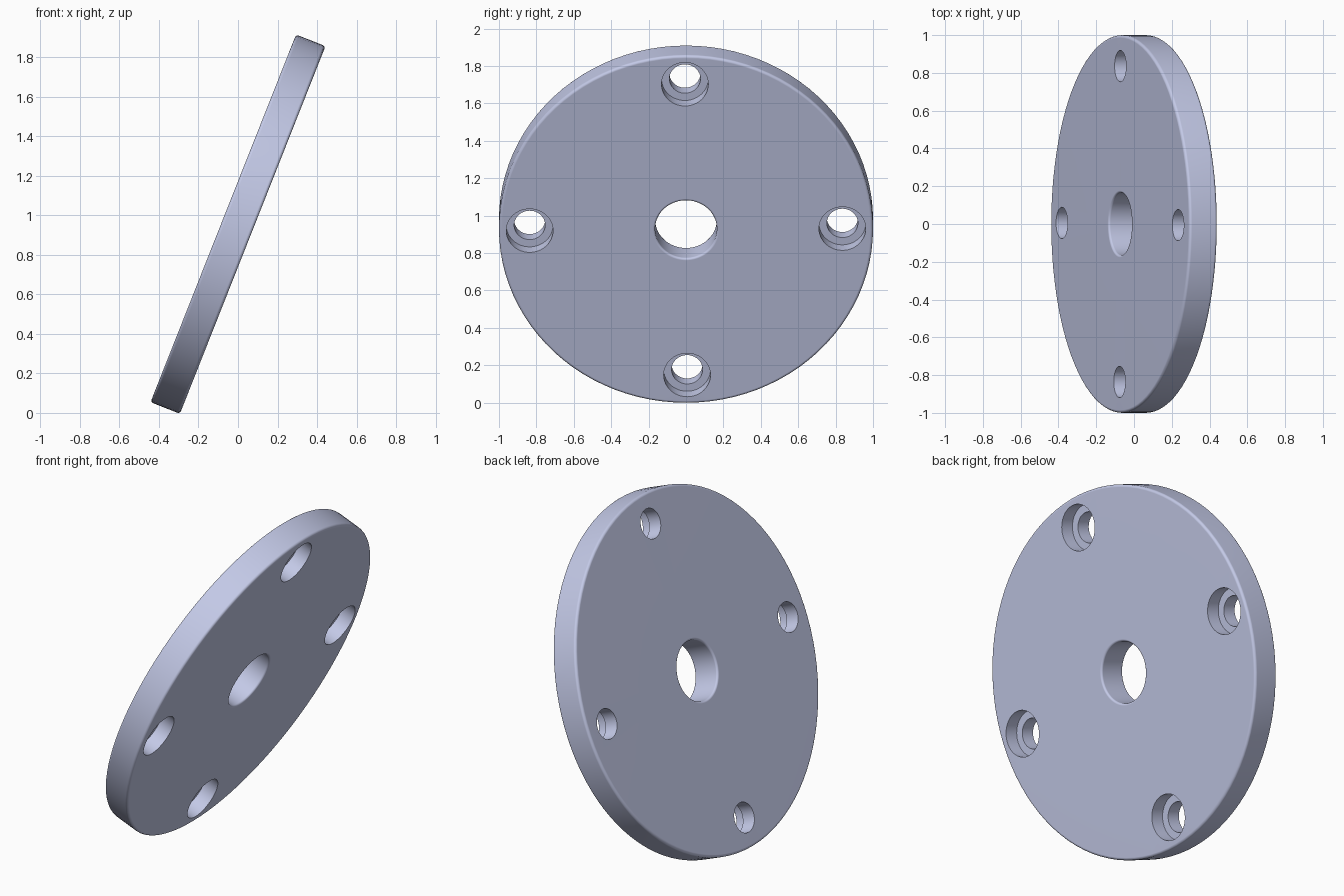
import bpy
import bmesh
import math
from mathutils import Matrix, Vector

cube = bpy.data.objects.get("Cube")
if cube:
    bpy.data.objects.remove(cube, do_unlink=True)

THICK, RADIUS, BORE = 0.16, 1.0, 0.165
TILT = math.radians(21.6)
H = THICK / 2


def lathe(name, profile, steps, centre=(0, 0)):
    """Spin a closed (radius, height) profile round the z axis."""
    bm = bmesh.new()
    verts = [bm.verts.new((r, 0, z)) for r, z in profile]
    edges = [bm.edges.new((v, verts[(i + 1) % len(verts)]))
             for i, v in enumerate(verts)]
    bmesh.ops.spin(bm, geom=verts + edges, cent=(0, 0, 0), axis=(0, 0, 1),
                   angle=math.tau, steps=steps, use_merge=True)
    bmesh.ops.remove_doubles(bm, verts=bm.verts, dist=1e-5)
    bmesh.ops.dissolve_degenerate(bm, edges=bm.edges, dist=1e-6)
    bmesh.ops.recalc_face_normals(bm, faces=bm.faces)
    bmesh.ops.translate(bm, verts=bm.verts, vec=(*centre, 0))
    mesh = bpy.data.meshes.new(name)
    bm.to_mesh(mesh)
    bm.free()
    obj = bpy.data.objects.new(name, mesh)
    bpy.context.collection.objects.link(obj)
    return obj


def fillet(cx, cz, rad, start, n=4):
    """Quarter-circle of profile points."""
    return [(cx + rad * math.cos(start + i * math.pi / 2 / n),
             cz + rad * math.sin(start + i * math.pi / 2 / n))
            for i in range(n + 1)]


# Disc with rounded rim and rounded central bore
F, B = 0.015, 0.012
q = math.pi / 2
profile = (fillet(RADIUS - F, -H + F, F, -q) + fillet(RADIUS - F, H - F, F, 0)
           + fillet(BORE + B, H - B, B, q) + fillet(BORE + B, -H + B, B, 2 * q))
disc = lathe("flange_disc", profile, 96)

metal = bpy.data.materials.new("pale blue grey")
metal.use_nodes = True
colour = (0.59, 0.63, 0.86, 1)
metal.diffuse_color = colour
metal.node_tree.nodes["Principled BSDF"].inputs["Base Color"].default_value = colour
disc.data.materials.append(metal)

# Four counterbored bolt holes, wide end on the +z face
cutter_profile = [(0, -H - 0.1), (0.083, -H - 0.1), (0.083, 0),
                  (0.125, 0), (0.125, H + 0.1), (0, H + 0.1)]
bpy.context.view_layer.objects.active = disc
for i in range(4):
    a = i * q + math.radians(0.4)
    cutter = lathe("bolt_hole_cutter", cutter_profile, 48,
                   (0.836 * math.cos(a), 0.836 * math.sin(a)))
    cutter.hide_render = True
    mod = disc.modifiers.new("bolt_hole", 'BOOLEAN')
    mod.operation, mod.solver, mod.object = 'DIFFERENCE', 'EXACT', cutter
    bpy.ops.object.modifier_apply(modifier=mod.name)
    bpy.data.objects.remove(cutter, do_unlink=True)

# Stand the disc up, leaning, with the counterbores facing +x and down
turn = Matrix.Rotation(math.pi / 2 + TILT, 4, 'Y')
spin = Matrix.Rotation(0, 4, 'Z')
disc.data.transform(turn @ spin)
low = min(v.co.z for v in disc.data.vertices)
disc.data.transform(Matrix.Translation(Vector((0, 0, -low))))

# Smooth rounded surfaces, crisp hole edges, flat faces kept flat
bpy.ops.object.select_all(action='DESELECT')
disc.select_set(True)
bpy.ops.object.shade_smooth_by_angle(angle=math.radians(30))
weighted = disc.modifiers.new("flat_face_normals", 'WEIGHTED_NORMAL')
weighted.keep_sharp = True
